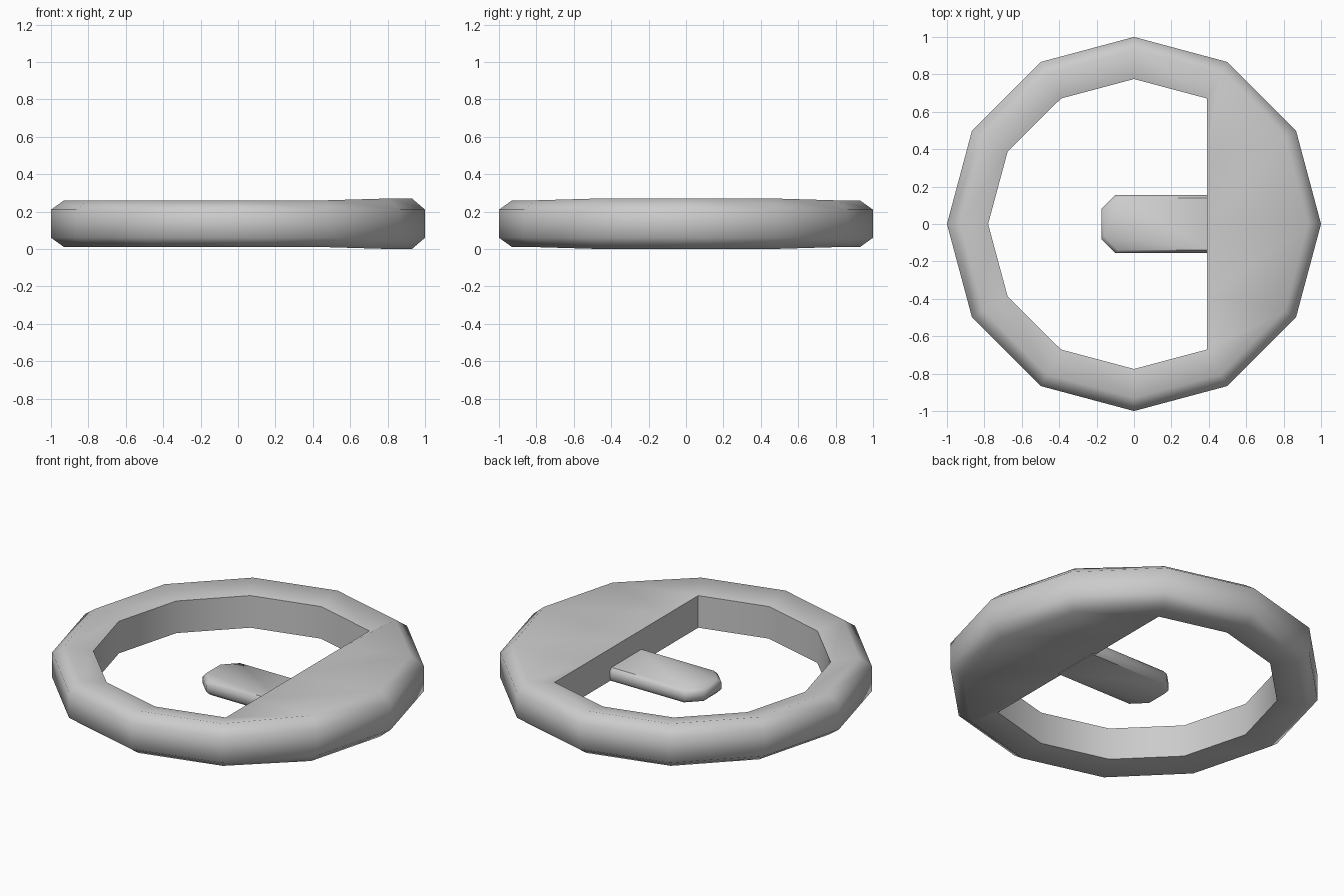
import bpy
import bmesh
from math import cos, sin, radians

cube = bpy.data.objects.get("Cube")
if cube:
    bpy.data.objects.remove(cube, do_unlink=True)

SIDES = 12
WALL_X = 0.39

grey = bpy.data.materials.new("plain_grey")
grey.use_nodes = True
colour = (0.6, 0.6, 0.6, 1)
grey.diffuse_color = colour
grey.node_tree.nodes["Principled BSDF"].inputs["Base Color"].default_value = colour


def finish(bm, name, angle):
    """Turn a bmesh into a smooth shaded object with sharp corners kept."""
    bmesh.ops.recalc_face_normals(bm, faces=bm.faces[:])
    mesh = bpy.data.meshes.new(name)
    bm.to_mesh(mesh)
    bm.free()
    mesh.materials.append(grey)
    obj = bpy.data.objects.new(name, mesh)
    bpy.context.collection.objects.link(obj)
    bpy.ops.object.select_all(action="DESELECT")
    obj.select_set(True)
    bpy.context.view_layer.objects.active = obj
    bpy.ops.object.shade_smooth_by_angle(angle=radians(angle))
    return obj


def bridge(bm, loop_a, loop_b):
    """Join two equal closed loops with quads."""
    n = len(loop_a)
    for i in range(n):
        j = (i + 1) % n
        bm.faces.new((loop_a[i], loop_a[j], loop_b[j], loop_b[i]))


# Ring whose opening is cut straight on one side, leaving a solid plate
bm = bmesh.new()
sections = []
for i in range(SIDES):
    a = radians(360 * i / SIDES)
    c, s = cos(a), sin(a)
    swell = 0.01 if c > 0.6 else 0
    inner = (min(0.78 * c, WALL_X), 0.775 * s)
    points = [
        (*inner, 0.225),
        (0.93 * c, 0.93 * s, 0.26 + swell),
        (c, s, 0.21),
        (c, s, 0.06),
        (0.93 * c, 0.93 * s, 0.01 - swell),
        (*inner, 0.035),
    ]
    sections.append([bm.verts.new(p) for p in points])
bridge_pairs = zip(sections, sections[1:] + sections[:1])
for first, second in bridge_pairs:
    bridge(bm, first, second)
finish(bm, "ring_with_plate", 62)

# Short tongue with clipped corners, reaching into the opening
bm = bmesh.new()
loops = []
for z, inset in ((0.03, 0.015), (0.05, 0), (0.09, 0), (0.11, 0.015)):
    tip, half = -0.175 + inset, 0.155 - inset
    side = [(WALL_X + 0.02, half), (tip + 0.075, half), (tip, half - 0.075)]
    outline = side + [(x, -y) for x, y in reversed(side)]
    loops.append([bm.verts.new((x, y, z)) for x, y in outline])
for low, high in zip(loops, loops[1:]):
    bridge(bm, low, high)
bm.faces.new(loops[0])
bm.faces.new(loops[-1])
finish(bm, "tongue", 50)
